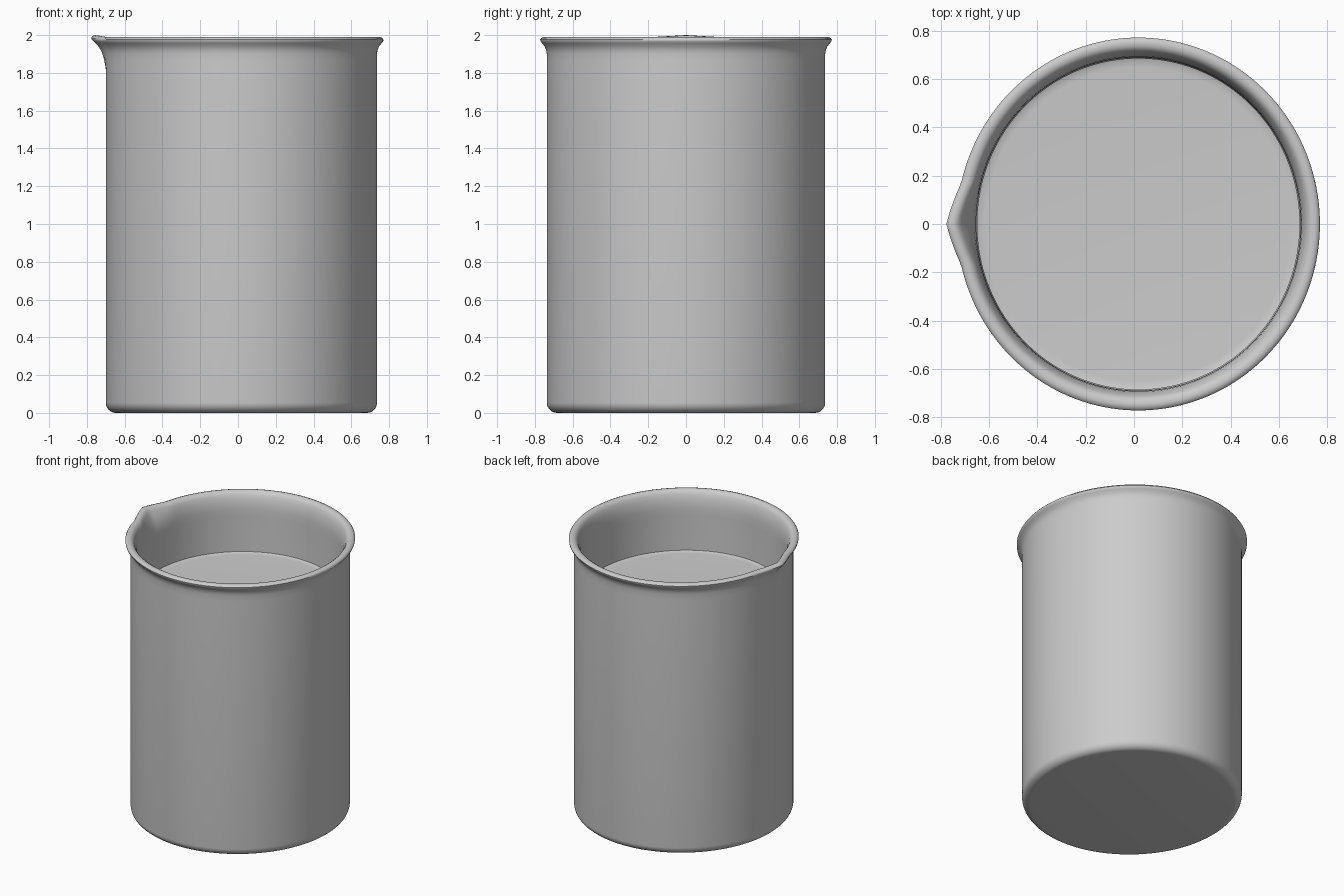
import bpy, bmesh, math

if "Cube" in bpy.data.objects:
    bpy.data.objects.remove(bpy.data.objects["Cube"])

SEG = 160
CX, SX = 0.018, 0.974      # slightly oval body, shifted to leave room for the spout


def arc(cx, cz, r, a0, a1, n):
    return [(cx + r * math.cos(math.radians(a0 + (a1 - a0) * i / n)),
             cz + r * math.sin(math.radians(a0 + (a1 - a0) * i / n))) for i in range(n + 1)]


def spout(x, y, z):
    """Pull the lip out to a point on the -x side."""
    if x > 0 or z < 1.82:
        return x, y, z
    w = max(0.0, 1 - abs(y) / 0.17)
    t = min(1.0, (z - 1.82) / 0.15)
    return x - 0.043 * w * t ** 1.4, y, z + 0.01 * w * t ** 3


def lathe(name, profile):
    """Revolve a profile that starts and ends on the axis."""
    bm = bmesh.new()
    rings = []
    for r, z in profile[1:-1]:
        ring = []
        for i in range(SEG):
            a = math.tau * i / SEG
            ring.append(bm.verts.new(spout(CX + SX * r * math.cos(a), r * math.sin(a), z)))
        rings.append(ring)
    for lo, hi in zip(rings, rings[1:]):
        for i in range(SEG):
            j = (i + 1) % SEG
            bm.faces.new((lo[i], lo[j], hi[j], hi[i]))
    # flat end discs
    bm.faces.new(rings[0][::-1])
    bm.faces.new(rings[-1])
    bmesh.ops.recalc_face_normals(bm, faces=bm.faces)
    me = bpy.data.meshes.new(name)
    bm.to_mesh(me)
    bm.free()
    ob = bpy.data.objects.new(name, me)
    bpy.context.collection.objects.link(ob)
    bpy.ops.object.select_all(action='DESELECT')
    ob.select_set(True)
    bpy.context.view_layer.objects.active = ob
    bpy.ops.object.shade_smooth_by_angle(angle=math.radians(40))
    return ob


# glass vessel: rounded base, straight wall, flared rolled lip, inner wall and floor
vessel = [(0, 0)] + arc(0.682, 0.055, 0.055, -90, 0, 8)
vessel += [(0.737, z) for z in (1.82, 1.86, 1.90)]
vessel += [(0.740, 1.92), (0.748, 1.94), (0.762, 1.957), (0.771, 1.968), (0.772, 1.976),
           (0.766, 1.985), (0.752, 1.99), (0.735, 1.988), (0.722, 1.98), (0.712, 1.965),
           (0.703, 1.94), (0.695, 1.91), (0.691, 1.87), (0.69, 1.82)]
vessel += arc(0.64, 0.09, 0.05, 0, -90, 6) + [(0, 0.04)]
lathe("beaker_glass", vessel)

# contents filling the vessel
liquid = [(0, 0.045)] + arc(0.637, 0.095, 0.05, -90, 0, 6)
liquid += [(0.687, 1.565), (0.675, 1.56), (0.65, 1.558), (0, 1.558)]
lathe("liquid", liquid)
